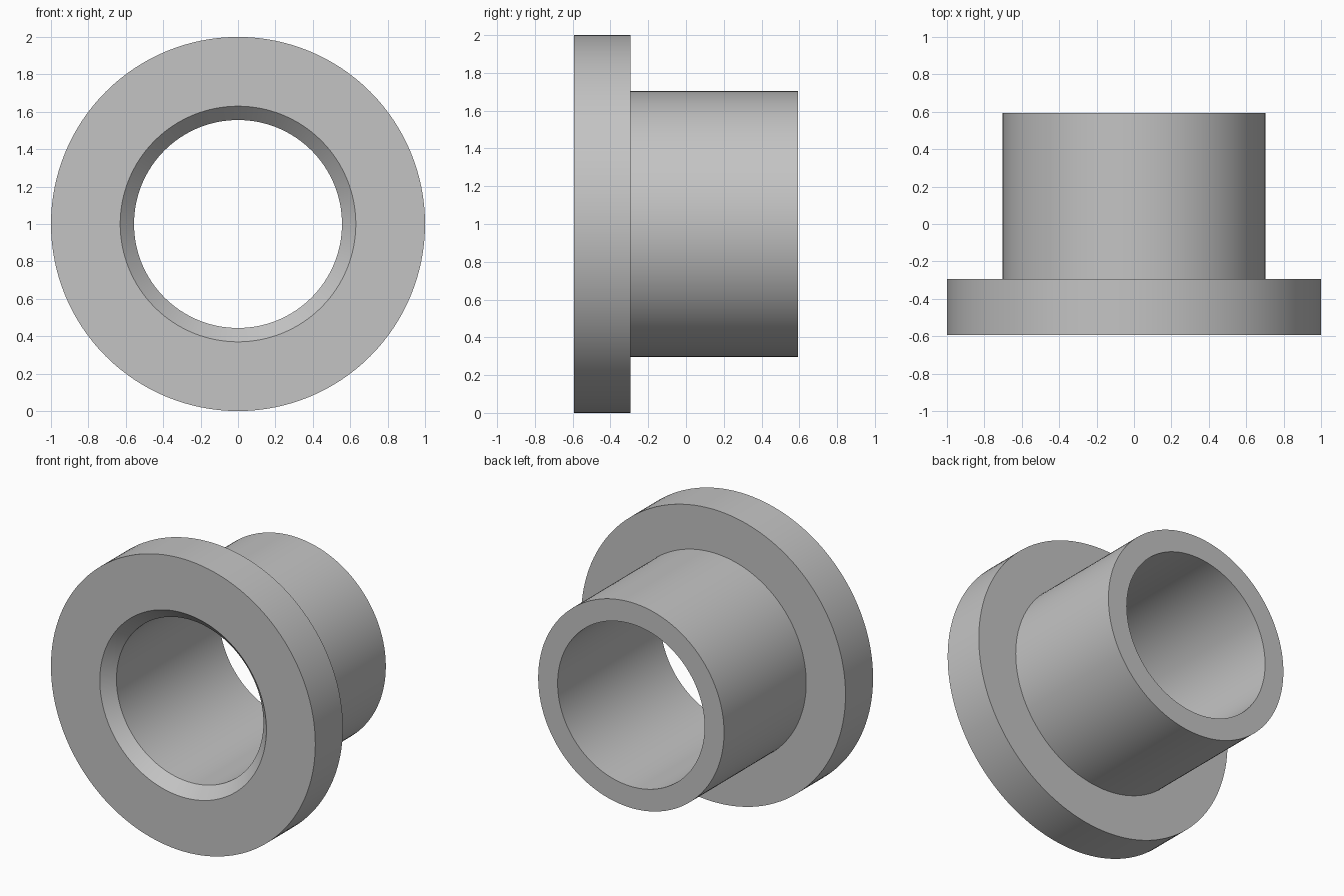
import bpy
import bmesh
import math
from mathutils import Vector

cube = bpy.data.objects.get("Cube")
if cube:
    bpy.data.objects.remove(cube, do_unlink=True)

# Main dimensions
FLANGE_R, TUBE_R, BORE_R = 1.0, 0.703, 0.556
FRONT, STEP, BACK = -0.593, -0.295, 0.593
CHAMFER = 0.074
SEGMENTS = 128
AXIS = Vector((0, 0, 1))

# Plain grey material
grey = bpy.data.materials.new("plain_grey")
grey.use_nodes = True
colour = (0.55, 0.55, 0.55, 1)
grey.diffuse_color = colour
grey.node_tree.nodes["Principled BSDF"].inputs["Base Color"].default_value = colour

# Closed cross-section as (radius, depth), running round the wall
section = [
    (BORE_R + CHAMFER, FRONT),
    (FLANGE_R, FRONT),
    (FLANGE_R, STEP),
    (TUBE_R, STEP),
    (TUBE_R, BACK),
    (BORE_R, BACK),
    (BORE_R, FRONT + CHAMFER),
]

# Revolve the section around the horizontal bore axis
bm = bmesh.new()
verts = [bm.verts.new(AXIS + Vector((0, y, r))) for r, y in section]
edges = [bm.edges.new((v, verts[i - 1])) for i, v in enumerate(verts)]
bmesh.ops.spin(bm, geom=verts + edges, cent=AXIS, axis=(0, 1, 0),
               angle=math.tau, steps=SEGMENTS, use_merge=False)
bmesh.ops.remove_doubles(bm, verts=bm.verts, dist=1e-4)
bmesh.ops.recalc_face_normals(bm, faces=bm.faces)

mesh = bpy.data.meshes.new("flanged_bushing")
bm.to_mesh(mesh)
bm.free()
mesh.materials.append(grey)
bushing = bpy.data.objects.new("flanged_bushing", mesh)
bpy.context.collection.objects.link(bushing)

# Smooth round walls, crisp rims
bpy.ops.object.select_all(action="DESELECT")
bushing.select_set(True)
bpy.context.view_layer.objects.active = bushing
bpy.ops.object.shade_smooth_by_angle(angle=math.radians(30))
